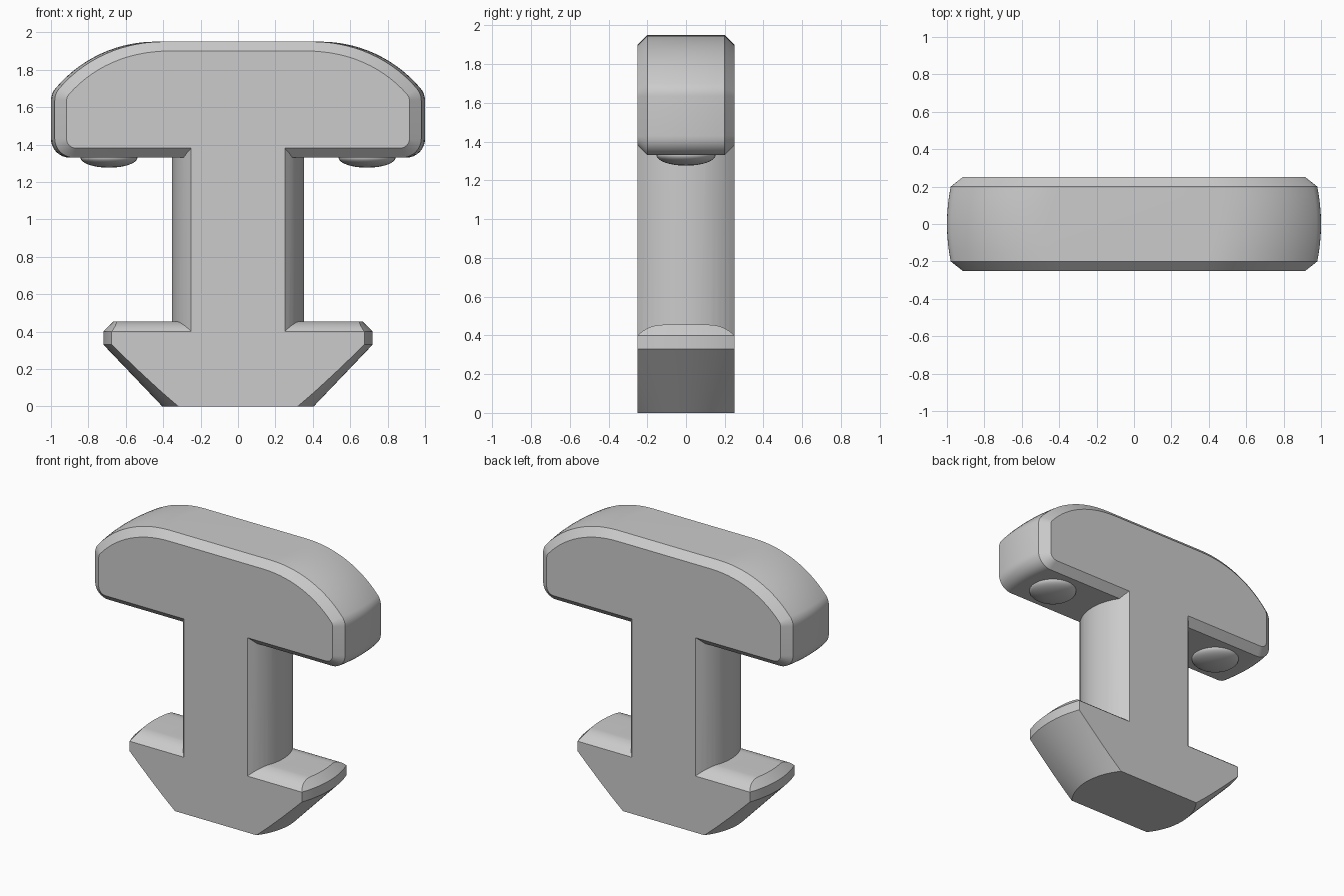
import bpy
import bmesh
from math import sin, cos, pi, radians, sqrt, atan2, asin

cube = bpy.data.objects.get("Cube")
if cube:
    bpy.data.objects.remove(cube, do_unlink=True)

grey = bpy.data.materials.new("plain grey")
grey.use_nodes = True
grey.diffuse_color = (0.6, 0.6, 0.6, 1)
grey.node_tree.nodes["Principled BSDF"].inputs["Base Color"].default_value = (0.6, 0.6, 0.6, 1)

HALF = 0.25      # half thickness of the whole piece


def loft(name, rings):
    """Skin equal-length closed rings and cap both ends."""
    bm = bmesh.new()
    loops = [[bm.verts.new(p) for p in ring] for ring in rings]
    n = len(loops[0])
    for a, b in zip(loops, loops[1:]):
        for i in range(n):
            j = (i + 1) % n
            bm.faces.new((a[i], a[j], b[j], b[i]))
    bm.faces.new(loops[0])
    bm.faces.new(loops[-1])
    bmesh.ops.recalc_face_normals(bm, faces=bm.faces)
    mesh = bpy.data.meshes.new(name)
    bm.to_mesh(mesh)
    bm.free()
    mesh.materials.append(grey)
    obj = bpy.data.objects.new(name, mesh)
    bpy.context.collection.objects.link(obj)
    return obj


def arc(cx, cy, r, start, end, steps):
    return [(cx + r * cos(start + (end - start) * i / steps),
             cy + r * sin(start + (end - start) * i / steps)) for i in range(steps + 1)]


def combine(target, other, operation):
    """Apply a boolean and remove the other operand."""
    mod = target.modifiers.new(operation.lower(), 'BOOLEAN')
    mod.operation = operation
    mod.solver = 'EXACT'
    mod.object = other
    bpy.context.view_layer.objects.active = target
    bpy.ops.object.modifier_apply(modifier=mod.name)
    bpy.data.objects.remove(other, do_unlink=True)


def smooth(obj):
    bpy.ops.object.select_all(action='DESELECT')
    obj.select_set(True)
    bpy.context.view_layer.objects.active = obj
    bpy.ops.object.shade_smooth_by_angle(angle=radians(25))


# Head: arched outline, bulging ends, chamfered front and back rims
def head_outline(inset):
    big, small = 0.7, 0.1
    cx, cz, ex = 0.44, 1.95 - big, 0.9
    ez = cz + sqrt((big - small) ** 2 - (ex - cx) ** 2)
    meet = atan2(ez - cz, ex - cx)
    half = arc(cx, cz, big - inset, pi / 2, meet, 14)
    half += arc(ex, ez, small - inset, meet, 0, 6)[1:]
    half += arc(ex, 1.43, small - inset, 0, -pi / 2, 8)
    return half + [(-x, z) for x, z in reversed(half)]


def head_ring(y):
    inset = 0.05 if abs(y) > 0.22 else 0
    return [((1 if x > 0 else -1) * sqrt(x * x - y * y), y, z)
            for x, z in head_outline(inset)]


head_stations = [-HALF] + [0.05 * i for i in range(-4, 5)] + [HALF]
body = loft("nut_body", [head_ring(y) for y in head_stations])

# Stem: round post with flattened front and back
r = HALF * sqrt(2)
side = arc(0, 0, r, -pi / 4, pi / 4, 16)
section = side + [(-x, y) for x, y in reversed(side)]
stem = loft("stem", [[(x, y, z) for x, y in section] for z in (0.2, 1.6)])

# Foot: turned conical disc trimmed to a slab with a crowned top
turned = [(0.405, 0), (0.72, 0.33), (0.72, 0.40), (0.665, 0.455)]
foot = loft("foot", [[(x, y, z) for x, y in arc(0, 0, rad, 0, 2 * pi, 128)[:-1]]
                     for rad, z in turned])
crown_r = 0.181
swing = asin(0.13 / crown_r)
crown = arc(0.12, 0.455 - crown_r, crown_r, pi / 2 - swing, pi / 2, 8)
slab_section = [(HALF, -0.1)] + crown
slab_section += [(-y, z) for y, z in reversed(slab_section)]
slab = loft("slab", [[(x, y, z) for y, z in slab_section] for x in (-0.9, 0.9)])
combine(foot, slab, 'INTERSECT')

combine(body, stem, 'UNION')
combine(body, foot, 'UNION')
smooth(body)

# Domed bumps under both arms of the head
for label, sx in (("left", 1), ("right", -1)):
    bpy.ops.mesh.primitive_uv_sphere_add(segments=32, ring_count=16, radius=1,
                                         location=(sx * 0.69, 0, 1.331))
    bump = bpy.context.object
    bump.name = label + "_bump"
    bump.scale = (0.153, 0.153, 0.055)
    bump.data.materials.append(grey)
    smooth(bump)
